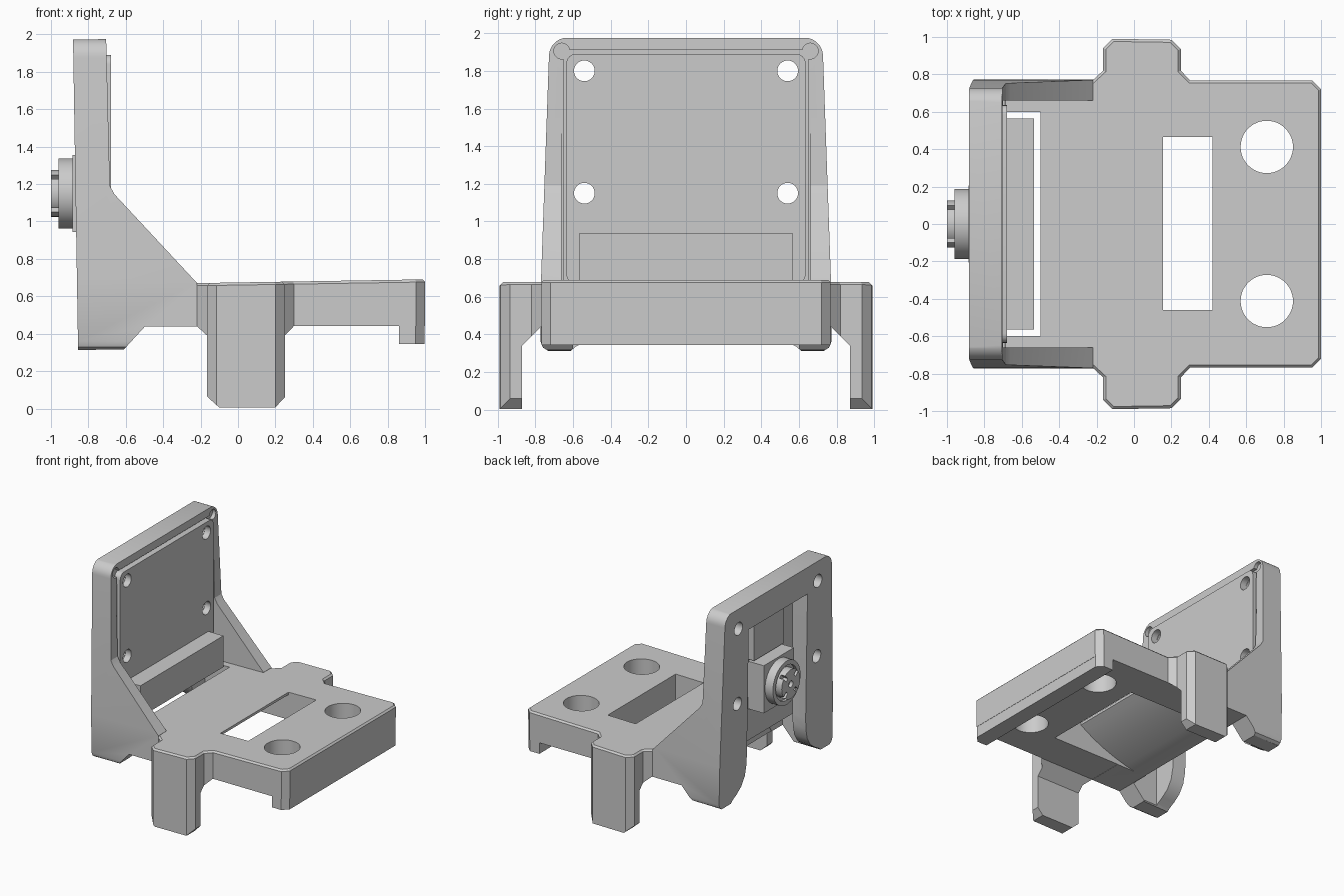
import bpy, bmesh, math

if "Cube" in bpy.data.objects:
    bpy.data.objects.remove(bpy.data.objects["Cube"])


def prism(name, pts, axis, a, b):
    """Extrude a 2D outline along an axis: x takes (y,z), y takes (x,z), z takes (x,y)."""
    put = {'x': lambda p, t: (t, p[0], p[1]),
           'y': lambda p, t: (p[0], t, p[1]),
           'z': lambda p, t: (p[0], p[1], t)}[axis]
    bm = bmesh.new()
    low = [bm.verts.new(put(p, a)) for p in pts]
    top = [bm.verts.new(put(p, b)) for p in pts]
    bm.faces.new(low)
    bm.faces.new(top)
    n = len(pts)
    for i in range(n):
        j = (i + 1) % n
        bm.faces.new((low[i], low[j], top[j], top[i]))
    bmesh.ops.recalc_face_normals(bm, faces=bm.faces)
    me = bpy.data.meshes.new(name)
    bm.to_mesh(me)
    bm.free()
    ob = bpy.data.objects.new(name, me)
    bpy.context.collection.objects.link(ob)
    return ob


def box(name, x, y, z):
    return prism(name, [(x[0], y[0]), (x[1], y[0]), (x[1], y[1]), (x[0], y[1])], 'z', *z)


def disc(name, c, r, axis, a, b, n=40):
    pts = [(c[0] + r * math.cos(2 * math.pi * i / n), c[1] + r * math.sin(2 * math.pi * i / n))
           for i in range(n)]
    return prism(name, pts, axis, a, b)


def boolean(ob, other, op='DIFFERENCE'):
    m = ob.modifiers.new(op, 'BOOLEAN')
    m.operation, m.solver, m.object = op, 'EXACT', other
    bpy.context.view_layer.objects.active = ob
    bpy.ops.object.modifier_apply(modifier=m.name)
    bpy.data.objects.remove(other)


def mirrored(half):
    """Close a right-half outline (first coordinate > 0) symmetrically."""
    return half + [(-p[0], p[1]) for p in reversed(half)]


# Base plate with leg bumps: plan outline, slightly rising top, chamfered top edge
half = [(-.70, .765), (-.225, .765), (-.165, .82), (-.165, .94), (-.115, .99), (.20, .985),
        (.25, .935), (.25, .82), (.30, .768), (.95, .768), (.997, .72)]
plan = half + [(x, -y) for x, y in reversed(half)]
body = prism("mount_body", plan, 'z', -.1, .68)
bm = bmesh.new()
bm.from_mesh(body.data)
tops = [v for v in bm.verts if v.co.z > .5]
for v in tops:
    v.co.z = .674 + .0165 * v.co.x
    v.co.x += .003 if v.co.x > .9 else 0
rim = [e for e in bm.edges if e.verts[0].co.z > .5 and e.verts[1].co.z > .5]
bmesh.ops.bevel(bm, geom=rim, offset=.014, segments=1, affect='EDGES')
bm.to_mesh(body.data)
bm.free()

# Underside: two clip legs with sloped inner shoulders
under = mirrored([(1.1, .005), (.87, .005), (.87, .34), (.77, .44)])
under = [(1.1, .9)] + under + [(-1.1, .9)]
boolean(body, prism("underside", under, 'x', -1.2, 1.2), 'INTERSECT')
for s in (-1, 1):
    for tri in ([(-.2, -.1), (-.2, .095), (-.10, .005), (-.08, -.1)],
                [(.28, -.1), (.28, .09), (.20, .007), (.18, -.1)]):
        y0, y1 = sorted((s * .8, s * 1.1))
        boolean(body, prism("leg_chamfer", tri, 'y', y0, y1))

# Front lip
lip = [(.86, .768), (.95, .768), (.997, .72), (.997, -.72), (.95, -.768), (.86, -.768)]
boolean(body, prism("front_lip", lip, 'z', .345, .60), 'UNION')

# Upright tower: side profile with gussets, trimmed by the tapered rounded outline
side = [(-.855, .313), (-.61, .316), (-.498, .438), (-.22, .438), (-.22, .672), (-.66, 1.145),
        (-.685, 1.19), (-.705, 1.975), (-.882, 1.972)]
tower = prism("tower", side, 'y', -.9, .9)
arc = [(.628 + .1 * math.cos(a * math.pi / 16), 1.877 + .1 * math.sin(a * math.pi / 16))
       for a in range(9)]
outline = mirrored([(.735, .2), (.735, .315), (.76, .33), (.772, .36), (.77, .69)] + arc)
boolean(tower, prism("outline", outline, 'x', -1.2, .2), 'INTERSECT')
boolean(tower, box("between_gussets", (-.70, 0), (-.66, .66), (.66, 1.86)))
boolean(body, tower, 'UNION')

# Tower openings: board pocket, corner reliefs, rear window with arch between the feet
boolean(body, box("board_pocket", (-.735, -.505), (-.65, .65), (.672, 1.91)))
boolean(body, box("cable_gap", (-.735, -.50), (-.60, .60), (.2, .9)))
arch = [(.62, .2), (.615, .31), (.585, .335), (.53, .365), (.47, .41), (.425, .48),
        (.405, .57), (.40, .66), (.40, 1.74)]
boolean(body, prism("rear_window", mirrored(arch), 'x', -1.1, -.735))
boolean(body, prism("foot_arch", mirrored(arch[:7] + [(.405, .60)]), 'x', -.74, -.497))
screws = [(s * .54, z) for s in (-1, 1) for z in (1.15, 1.80)]
for s in (-1, 1):
    boolean(body, disc("relief", (s * .66, 1.905), .042, 'x', -.735, -.5, 24))
for c in screws:
    boolean(body, disc("screw_hole", c, .055, 'x', -1.1, -.5))

# Plate openings: two round holes and the cable slot with a curved ramp underneath
for s in (-1, 1):
    boolean(body, disc("plate_hole", (.71, s * .412), .14, 'z', .1, .9, 48))
ramp = [(.42, .8), (.155, .8), (.155, .655), (.10, .62), (.02, .575), (-.08, .53),
        (-.19, .49), (-.30, .458), (-.40, .436), (-.40, .3), (.42, .3)]
boolean(body, prism("cable_slot", ramp, 'y', -.46, .465))

# Camera board
r = .05
top = [(.585 + r * math.cos(a * math.pi / 12), 1.84 + r * math.sin(a * math.pi / 12))
       for a in range(7)]
bottom = [(y, 2.56 - z) for y, z in reversed(top)]
board = prism("circuit_board", mirrored(bottom + top), 'x', -.733, -.678)
for c in screws:
    boolean(board, disc("board_hole", c, .055, 'x', -1.1, -.5))

# Cable connector in front, chip and lens assembly behind
box("cable_connector", (-.679, -.535), (-.565, .565), (.67, .94))
box("sensor_chip", (-.79, -.732), (-.2, .2), (1.37, 1.70))
box("lens_block", (-.885, -.732), (-.205, .205), (.945, 1.355))
barrel = disc("lens_barrel", (0, 1.15), .188, 'x', -.96, -.88, 48)
boolean(barrel, disc("barrel_well", (0, 1.15), .15, 'x', -1.1, -.935, 48))
lens = disc("lens_tip", (0, 1.15), .125, 'x', -1.0, -.93)
boolean(lens, disc("aperture", (0, 1.15), .028, 'x', -1.1, -.97, 20))
for k in range(4):
    a = math.pi / 4 + k * math.pi / 2
    notch = [(u * math.cos(a) - v * math.sin(a), 1.15 + u * math.sin(a) + v * math.cos(a))
             for u, v in ((.075, -.015), (.14, -.015), (.14, .015), (.075, .015))]
    boolean(lens, prism("notch", notch, 'x', -1.1, -.96))

# Smooth the round walls, keep the edges sharp
for ob in bpy.context.collection.objects:
    ob.select_set(True)
bpy.context.view_layer.objects.active = body
bpy.ops.object.shade_smooth_by_angle(angle=math.radians(25))
